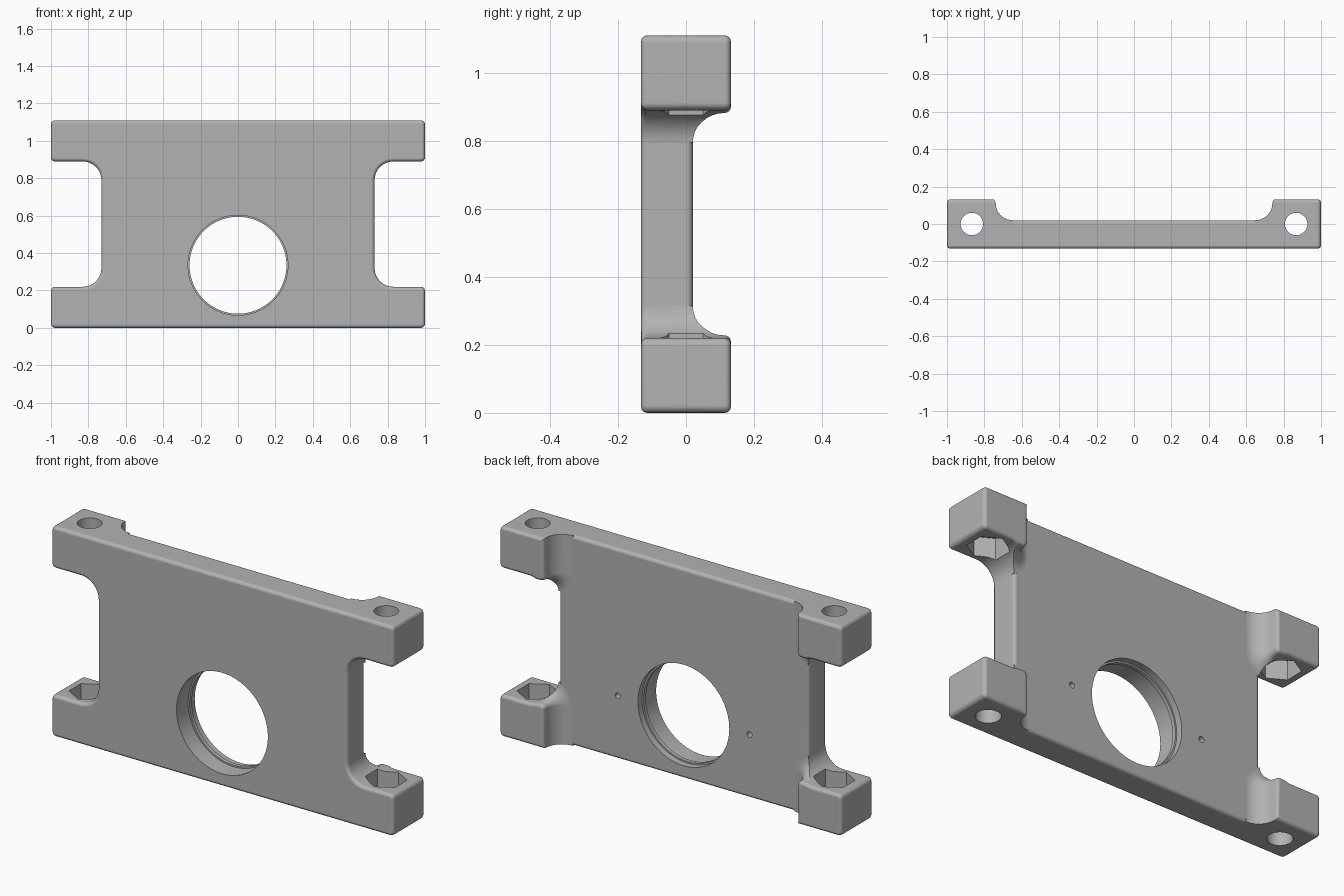
import bpy, bmesh
from math import sin, cos, pi, radians

if "Cube" in bpy.data.objects:
    bpy.data.objects.remove(bpy.data.objects["Cube"], do_unlink=True)

HALF_H, ARM, WEB = 0.555, 0.335, 0.73      # half height, arm inner edge, web half width
BACK, PLATE = 0.132, 0.02                  # pad back and plate back
NOTCH, CORNER, EDGE, FLARE = 0.1, 0.022, 0.018, 0.092

grey = bpy.data.materials.new("plain grey")
grey.use_nodes = True
grey.diffuse_color = (0.45, 0.45, 0.45, 1)
grey.node_tree.nodes["Principled BSDF"].inputs["Base Color"].default_value = grey.diffuse_color


def arc(cx, cz, r, start, end, n=8):
    return [(cx + r * cos(radians(start + (end - start) * i / n)),
             cz + r * sin(radians(start + (end - start) * i / n))) for i in range(n + 1)]


def loft(name, rings):
    """Closed solid through (y, outline) rings, standing at mid height."""
    bm = bmesh.new()
    loops = [[bm.verts.new((x, y, z + HALF_H)) for x, z in pts] for y, pts in rings]
    for a, b in zip(loops, loops[1:]):
        for i in range(len(a)):
            j = (i + 1) % len(a)
            bm.faces.new((a[i], a[j], b[j], b[i]))
    bm.faces.new(loops[0])
    bm.faces.new(loops[-1])
    bmesh.ops.recalc_face_normals(bm, faces=bm.faces)
    me = bpy.data.meshes.new(name)
    bm.to_mesh(me)
    bm.free()
    me.materials.append(grey)
    ob = bpy.data.objects.new(name, me)
    bpy.context.collection.objects.link(ob)
    return ob


def boolean(target, other, operation):
    """Apply a boolean and discard the second solid."""
    other.hide_render = True
    mod = target.modifiers.new(operation, 'BOOLEAN')
    mod.operation, mod.solver, mod.object = operation, 'EXACT', other
    bpy.context.view_layer.objects.active = target
    bpy.ops.object.modifier_apply(modifier=mod.name)
    bpy.data.objects.remove(other, do_unlink=True)


def cylinder(loc, radius, depth, axis, sides=48, spin=0):
    rot = (pi / 2, 0, 0) if axis == 'y' else (0, 0, spin)
    bpy.ops.mesh.primitive_cylinder_add(vertices=sides, radius=radius, depth=depth,
                                        location=loc, rotation=rot)
    ob = bpy.context.object
    ob.data.materials.append(grey)
    return ob


def frame_outline(inset):
    """H-shaped outline with rounded notches, shrunk by inset."""
    r = CORNER - inset
    q = arc(WEB + NOTCH, ARM - NOTCH, NOTCH + inset, 180, 90)
    q += arc(1 - CORNER, ARM + CORNER, r, -90, 0, 4)
    q += arc(1 - CORNER, HALF_H - CORNER, r, 0, 90, 4)
    return (q + [(-x, z) for x, z in reversed(q)] + [(-x, -z) for x, z in q]
            + [(x, -z) for x, z in reversed(q)])


def frame(name, back):
    """H-shaped slab with rounded front and back edges."""
    turns = [radians(a) for a in (0, 22, 45, 68, 90)]
    front_front = -BACK + EDGE
    rings = [(front_front - EDGE * cos(t), frame_outline(EDGE * (1 - sin(t)))) for t in turns]
    rings += [(back - EDGE + EDGE * sin(t), frame_outline(EDGE * (1 - cos(t)))) for t in turns]
    return loft(name, rings)


def pad_outline(grow, sx, sz):
    """Corner region whose inner corner is rounded and grown."""
    x0, z0 = 0.74, ARM - 0.008
    pts = arc(x0 + CORNER, z0 + CORNER, CORNER + grow, 180, 270)
    pts += [(1.3, z0 - grow), (1.3, 0.9), (x0 - grow, 0.9)]
    return [(sx * x, sz * z) for x, z in pts]


# Plate
body = frame("mounting_bracket", PLATE)

# Corner pads that flare smoothly into the plate
profile = [(-0.04, FLARE)]
for i in range(9):
    t = pi / 2 * (1 - i / 8)
    profile.append((PLATE + FLARE * (1 - sin(t)), FLARE * (1 - cos(t))))
for i in range(1, 5):
    t = pi / 2 * i / 4
    profile.append((BACK - EDGE + EDGE * sin(t), -EDGE * (1 - cos(t))))
profile.append((0.2, -EDGE))

for sx in (1, -1):
    for sz in (1, -1):
        pad = loft("corner_pad", [(y, pad_outline(d, sx, sz)) for y, d in profile])
        boolean(pad, frame("pad_limit", BACK), 'INTERSECT')
        boolean(body, pad, 'UNION')

# Main bore with a thin inner lip
BORE_Z = 0.335
boolean(body, cylinder((0, 0, BORE_Z), 0.259, 0.6, 'y', 96), 'DIFFERENCE')
for y0, y1 in ((-0.3, -0.035), (-0.015, 0.3)):
    cutter = cylinder((0, (y0 + y1) / 2, BORE_Z), 0.267, y1 - y0, 'y', 96)
    boolean(body, cutter, 'DIFFERENCE')

for sx in (1, -1):
    # Blind pin holes in the back
    boolean(body, cylinder((sx * 0.385, 0, BORE_Z), 0.015, 0.14, 'y', 20), 'DIFFERENCE')
    for sz in (1, -1):
        # Bolt holes and hexagonal nut pockets
        z_bolt = HALF_H + sz * 0.45
        boolean(body, cylinder((sx * 0.867, 0, z_bolt), 0.06, 0.34, 'z'), 'DIFFERENCE')
        z_nut = HALF_H + sz * (ARM + 0.1 - 0.11)
        nut = cylinder((sx * 0.867, 0, z_nut), 0.1, 0.22, 'z', 6)
        bpy.context.view_layer.update()
        boolean(body, nut, 'DIFFERENCE')

# Smooth shading with sharp edges kept
bpy.ops.object.select_all(action='DESELECT')
body.select_set(True)
bpy.context.view_layer.objects.active = body
bpy.ops.object.shade_smooth_by_angle(angle=radians(30))
body.modifiers.new("weighted_normals", 'WEIGHTED_NORMAL').keep_sharp = True
